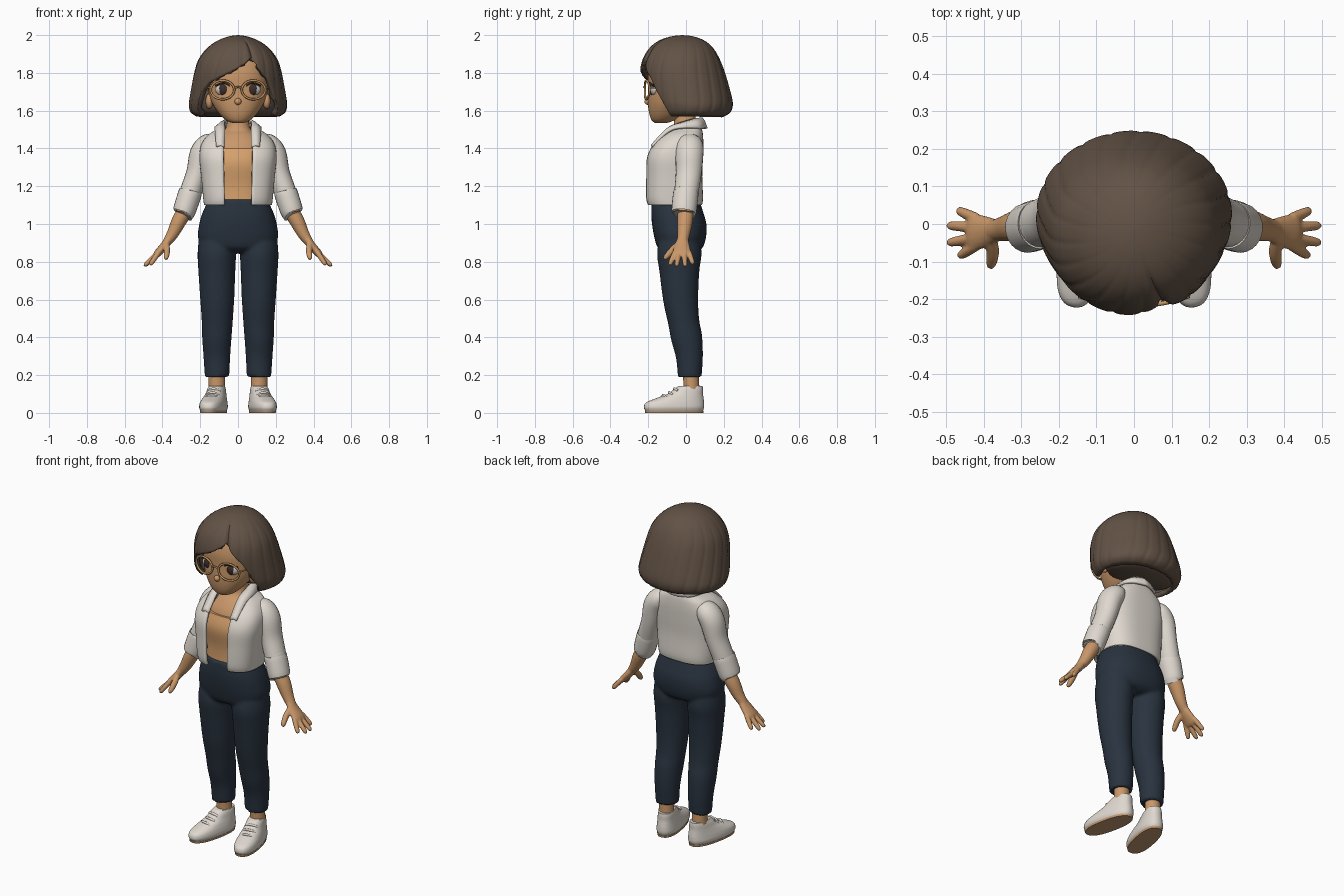
import bpy, bmesh, math
from mathutils import Vector, Matrix

if "Cube" in bpy.data.objects:
    bpy.data.objects.remove(bpy.data.objects["Cube"])


def material(name, r, g, b):
    m = bpy.data.materials.new(name)
    m.diffuse_color = [(c / 255) ** 2.2 for c in (r, g, b)] + [1]
    m.use_nodes = True
    m.node_tree.nodes["Principled BSDF"].inputs["Base Color"].default_value = m.diffuse_color
    return m


SKIN = material("skin", 200, 150, 105)
SHIRT = material("shirt_tan", 214, 160, 108)
HAIR = material("hair_brown", 98, 83, 71)
WHITE = material("off_white", 222, 215, 206)
NAVY = material("trouser_navy", 45, 54, 65)
LINING = material("lining_grey", 75, 82, 86)
SOLE = material("sole_tan", 190, 152, 115)
FRAME = material("frame_gold", 192, 146, 96)
EYE = material("eye_white", 205, 198, 190)
DARK = material("iris_dark", 62, 50, 46)


def sample(rows, f):
    """Catmull-Rom value of a table of rows at fractional index f."""
    i = min(int(f), len(rows) - 2)
    t = f - i
    a, b, c, d = (rows[max(0, min(len(rows) - 1, i + k))] for k in (-1, 0, 1, 2))
    return [q + .5 * t * (r - p + t * (2 * p - 5 * q + 4 * r - s + t * (3 * (q - r) + s - p)))
            for p, q, r, s in zip(a, b, c, d)]


def dense(rows, k=5):
    n = (len(rows) - 1) * k
    return [sample(rows, i / k) for i in range(n + 1)]


def oval(z, rx, yf, yb, t, p=2.0):
    """Point on a superellipse; t = 0 faces the front."""
    s, c = math.sin(t), math.cos(t)
    return Vector((rx * math.copysign(abs(s) ** (2 / p), s),
                   (yf + yb) / 2 - (yb - yf) / 2 * math.copysign(abs(c) ** (2 / p), c), z))


def loft(rows, p=2.2, n=40):
    return [[oval(*r, 2 * math.pi * j / n, p) for j in range(n)] for r in dense(rows)]


def tube(rows, n=16, k=4):
    """Rings along a path of x, y, z, radius along y, other radius."""
    rows = dense(rows, k)
    pts = [Vector(r[:3]) for r in rows]
    ref = Vector((0, 0, 1)) if abs((pts[-1] - pts[0]).normalized().y) > .8 else Vector((0, 1, 0))
    rings = []
    for i, r in enumerate(rows):
        d = (pts[min(i + 1, len(pts) - 1)] - pts[max(i - 1, 0)]).normalized()
        u = (ref - d * ref.dot(d)).normalized()
        v = d.cross(u)
        rings.append([pts[i] + u * r[3] * math.cos(2 * math.pi * j / n)
                      + v * r[4] * math.sin(2 * math.pi * j / n) for j in range(n)])
    return rings


def rod(points, r):
    return tube([(*q, r, r) for q in points], 10)


def build(name, parts, mats, mirror=False, wrap=True, caps=True, loop=False,
          voxel=0, thick=0, offset=-1, matrix=None):
    """Skin one or more ring lists into an object."""
    bm = bmesh.new()
    for rings in parts:
        vs = [[bm.verts.new(matrix @ q if matrix else q) for q in ring] for ring in rings]
        n = len(vs[0])
        for i in range(len(vs) if loop else len(vs) - 1):
            a, b = vs[i], vs[(i + 1) % len(vs)]
            for j in range(n if wrap else n - 1):
                k = (j + 1) % n
                bm.faces.new((a[j], a[k], b[k], b[j]))
        if caps:
            bm.faces.new(vs[0])
            bm.faces.new(vs[-1])
    bmesh.ops.remove_doubles(bm, verts=bm.verts, dist=1e-5)
    bmesh.ops.recalc_face_normals(bm, faces=bm.faces)
    finish(name, bm, mats, mirror, voxel, thick, offset)


def finish(name, bm, mats, mirror=False, voxel=0, thick=0, offset=-1):
    me = bpy.data.meshes.new(name)
    bm.to_mesh(me)
    bm.free()
    ob = bpy.data.objects.new(name, me)
    bpy.context.collection.objects.link(ob)
    for m in mats:
        me.materials.append(m)
    bpy.ops.object.select_all(action='DESELECT')
    ob.select_set(True)
    bpy.context.view_layer.objects.active = ob
    bpy.ops.object.shade_smooth_by_angle(angle=math.radians(50))
    if mirror:
        ob.modifiers.new("mirror", 'MIRROR').use_clip = True
    if thick:
        s = ob.modifiers.new("thickness", 'SOLIDIFY')
        s.thickness, s.offset, s.material_offset = thick, offset, len(mats) - 1
    if voxel:
        r = ob.modifiers.new("blend", 'REMESH')
        r.mode, r.voxel_size, r.use_smooth_shade = 'VOXEL', voxel, True
        s = ob.modifiers.new("soften", 'SMOOTH')
        s.factor, s.iterations = .5, 3


def ball(name, c, r, mat, mirror=True):
    bm = bmesh.new()
    bmesh.ops.create_uvsphere(bm, u_segments=24, v_segments=14, radius=1,
                              matrix=Matrix.Translation(c) @ Matrix.Diagonal((*r, 1)))
    finish(name, bm, [mat], mirror)


# Head, ears and nose
build("head", [loft([(1.535, .03, -.165, -.10), (1.55, .065, -.182, -.06), (1.59, .105, -.196, 0),
                     (1.65, .142, -.202, .06), (1.72, .158, -.20, .09), (1.80, .16, -.20, .10),
                     (1.88, .14, -.175, .09), (1.93, .08, -.12, .04)])], [SKIN])
ball("ear", (.152, -.07, 1.65), (.02, .028, .04), SKIN)
ball("nose", (0, -.2, 1.648), (.018, .02, .018), SKIN, False)

# Eyes and lashes
ball("eye", (.078, -.165, 1.712), (.042, .026, .034), EYE)
ball("iris", (.076, -.178, 1.713), (.028, .017, .032), DARK)
build("lash", [rod([(.036, -.19, 1.728), (.075, -.196, 1.747), (.118, -.17, 1.732)], .005)], [DARK], True)

# Glasses
rim = []
for i in range(32):
    a = 2 * math.pi * i / 32
    out = Vector((math.cos(a), 0, math.sin(a)))
    c = Vector((.082 + .062 * out.x, 0, 1.71 + .05 * out.z))
    c.y = -.218 + 1.2 * c.x ** 2
    rim.append([c + .006 * (out * math.cos(b) + Vector((0, 1, 0)) * math.sin(b))
                for b in (math.pi * j / 4 for j in range(8))])
build("glasses_rim", [rim], [FRAME], True, caps=False, loop=True)
build("glasses_bridge", [rod([(-.022, -.217, 1.718), (0, -.222, 1.726), (.022, -.217, 1.718)], .005)], [FRAME])
build("glasses_temple", [rod([(.144, -.193, 1.722), (.165, -.12, 1.72), (.168, -.05, 1.71)], .005)], [FRAME], True)

# Bobbed hair: crown-to-edge columns whose lower edge makes the swept fringe
profile = [(2.0, 0, -.02, -.02), (1.993, .05, -.08, .04), (1.97, .11, -.145, .10),
           (1.93, .165, -.195, .145), (1.87, .21, -.23, .18), (1.80, .232, -.244, .207),
           (1.73, .246, -.236, .228), (1.66, .258, -.22, .246), (1.62, .26, -.20, .247),
           (1.585, .245, -.18, .23), (1.56, .20, -.15, .18)]
edge = [(-180, 1.565), (-58, 1.57), (-50, 1.70), (-40, 1.745), (-20, 1.785), (0, 1.825), (20, 1.88),
        (30, 1.825), (42, 1.765), (50, 1.68), (57, 1.57), (180, 1.565)]


def edge_index(deg):
    for (a, za), (b, zb) in zip(edge, edge[1:]):
        if deg <= b:
            z = za + (zb - za) * (deg - a) / (b - a)
            break
    return next((f / 100 for f in range(1001) if sample(profile, f / 100)[0] <= z), 10)


COLS, ROWS = 180, 26
ends = [edge_index(-180 + 360 * j / COLS) for j in range(COLS)]
hair = []
for i in range(ROWS + 1):
    ring = []
    for j in range(COLS):
        t = -math.pi + 2 * math.pi * j / COLS
        f = ends[j] * i / ROWS
        z, rx, yf, yb = sample(profile, f)
        q = oval(z, rx, yf, yb, t)
        # strand grooves, with a deeper parting at the front right
        lean = t + .05 * f
        groove = .022 * (1 - abs(math.sin(10 * lean))) ** 3 * min(1, f / 4)
        groove += .06 * math.exp(-((t - .38) / .05) ** 2) * min(1, f / 2)
        ring.append(Vector((q.x * (1 - groove), q.y * (1 - groove), q.z)))
    hair.append(ring)
build("hair_bob", [hair], [HAIR], caps=False, thick=.028)
build("hair_underside", [loft([(1.57, .17, 0, .16), (1.6, .21, -.08, .2), (1.7, .225, -.1, .21),
                               (1.85, .18, -.1, .15)])], [HAIR])

# Neck, chest and shirt
build("neck_and_chest", [loft([(1.34, .14, -.165, .05), (1.42, .135, -.14, .05), (1.47, .10, -.105, .06),
                               (1.51, .064, -.068, .06), (1.6, .055, -.06, .045)])], [SKIN])
build("shirt", [loft([(1.08, .14, -.17, .06), (1.2, .14, -.168, .06), (1.32, .15, -.183, .06),
                      (1.40, .142, -.16, .05)], 2.5)], [SHIRT])

# Open jacket
jacket = []
for z, rx, yf, yb in dense([(1.10, .18, -.205, .085), (1.14, .185, -.215, .09), (1.25, .195, -.214, .086),
                            (1.35, .205, -.21, .09), (1.42, .195, -.178, .092), (1.47, .16, -.13, .09),
                            (1.50, .115, -.085, .085), (1.53, .075, -.05, .075)]):
    p = 2.8
    t0 = math.asin(min(.95, (.072 + .02 * (z - 1.1)) / rx) ** (p / 2))
    jacket.append([oval(z, rx, yf, yb, t0 + (2 * math.pi - 2 * t0) * j / 60, p) for j in range(61)])
build("jacket", [jacket], [WHITE, LINING], wrap=False, caps=False, thick=.016)

# Folded collar
inner = dense([(.072, -.178, 1.405), (.07, -.10, 1.50), (.07, -.02, 1.535), (.058, .05, 1.555), (0, .082, 1.56)])
outer = dense([(.115, -.18, 1.41), (.12, -.09, 1.492), (.118, -.01, 1.51), (.085, .075, 1.507), (0, .108, 1.505)])
build("collar", [[[Vector(a), Vector(a).lerp(Vector(b), .5) + Vector((0, 0, .008)), Vector(b)]
                  for a, b in zip(inner, outer)]], [WHITE], True, wrap=False, caps=False, thick=.014, offset=0)

# Sleeves and turned cuffs
build("sleeve", [tube([(.12, .02, 1.44, .05, .04), (.155, .02, 1.42, .07, .06), (.19, .018, 1.37, .074, .066),
                       (.216, .014, 1.27, .068, .058), (.25, .002, 1.17, .064, .058),
                       (.285, -.01, 1.07, .058, .055)], 24)], [WHITE], True)
build("cuff", [tube([(.251, 0, 1.172, .06, .056), (.254, -.001, 1.162, .067, .062),
                     (.285, -.011, 1.068, .066, .06), (.288, -.012, 1.06, .058, .053)], 24)], [WHITE], True)

# Arms with hands, fingers and thumb blended together
arm = [tube([(.262, 0, 1.1, .042, .042), (.31, -.005, 1.02, .042, .040), (.345, -.012, .95, .034, .032),
             (.375, -.018, .905, .028, .024)]),
       tube([(.362, -.018, .925, .028, .022), (.39, -.02, .885, .04, .022), (.425, -.022, .845, .05, .02),
             (.437, -.022, .83, .045, .014)]),
       tube([(.38, -.04, .895, .016, .016), (.376, -.075, .86, .017, .017), (.38, -.105, .826, .014, .014),
             (.383, -.115, .813, .007, .007)])]
for y0, tip in ((.016, (.468, .036, .79)), (-.01, (.494, -.004, .778)),
                (-.036, (.494, -.05, .78)), (-.058, (.464, -.085, .785))):
    a, b = Vector((.42, y0, .85)), Vector(tip)
    arm.append(tube([(*a.lerp(b, s), r, r) for s, r in ((0, .014), (.5, .014), (.9, .012), (1.03, .006))], 12))
build("arm_and_hand", arm, [SKIN], True, voxel=.005)

# Trousers: both legs and hips blended together
hips = loft([(.85, .12, -.11, .05), (.875, .185, -.15, .088), (.93, .212, -.168, .106), (1.0, .205, -.18, .108),
             (1.06, .188, -.184, .092), (1.13, .155, -.18, .07)], 2.3)
legs = [tube([(s * .108, -.03, .95, .10, .095), (s * .112, -.035, .85, .118, .102), (s * .112, -.035, .75, .106, .098),
              (s * .110, -.028, .6, .093, .09), (s * .110, -.012, .48, .083, .082), (s * .112, .003, .4, .083, .078),
              (s * .112, .018, .3, .072, .071), (s * .111, .02, .19, .063, .065)], 28) for s in (-1, 1)]
build("trousers", [hips] + legs, [NAVY], voxel=.01)

# Ankles and shoes, toes turned out
build("ankle", [tube([(.112, .025, .23, .042, .044), (.112, .028, .15, .042, .044), (.112, .03, .06, .045, .045)])],
      [SKIN], True)
turn = Matrix.Translation((.11, .03, 0)) @ Matrix.Rotation(math.radians(12), 4, 'Z')
build("shoe", [loft([(.012, .06, -.25, .06), (.03, .066, -.257, .066), (.055, .063, -.245, .066),
                     (.078, .057, -.19, .063), (.1, .051, -.13, .06), (.125, .046, -.095, .06),
                     (.142, .04, -.07, .058)], 2.4)], [WHITE], True, matrix=turn)
build("shoe_sole", [loft([(0, .06, -.25, .062), (.013, .062, -.253, .064)], 2.4)], [SOLE], True, matrix=turn)
laces = [rod([(-.034, y + .012, z - .012), (0, y, z), (.034, y + .012, z - .012)], .007)
         for y, z in ((-.155, .094), (-.122, .108), (-.094, .128))]
build("shoe_laces", laces, [WHITE], True, matrix=turn)
